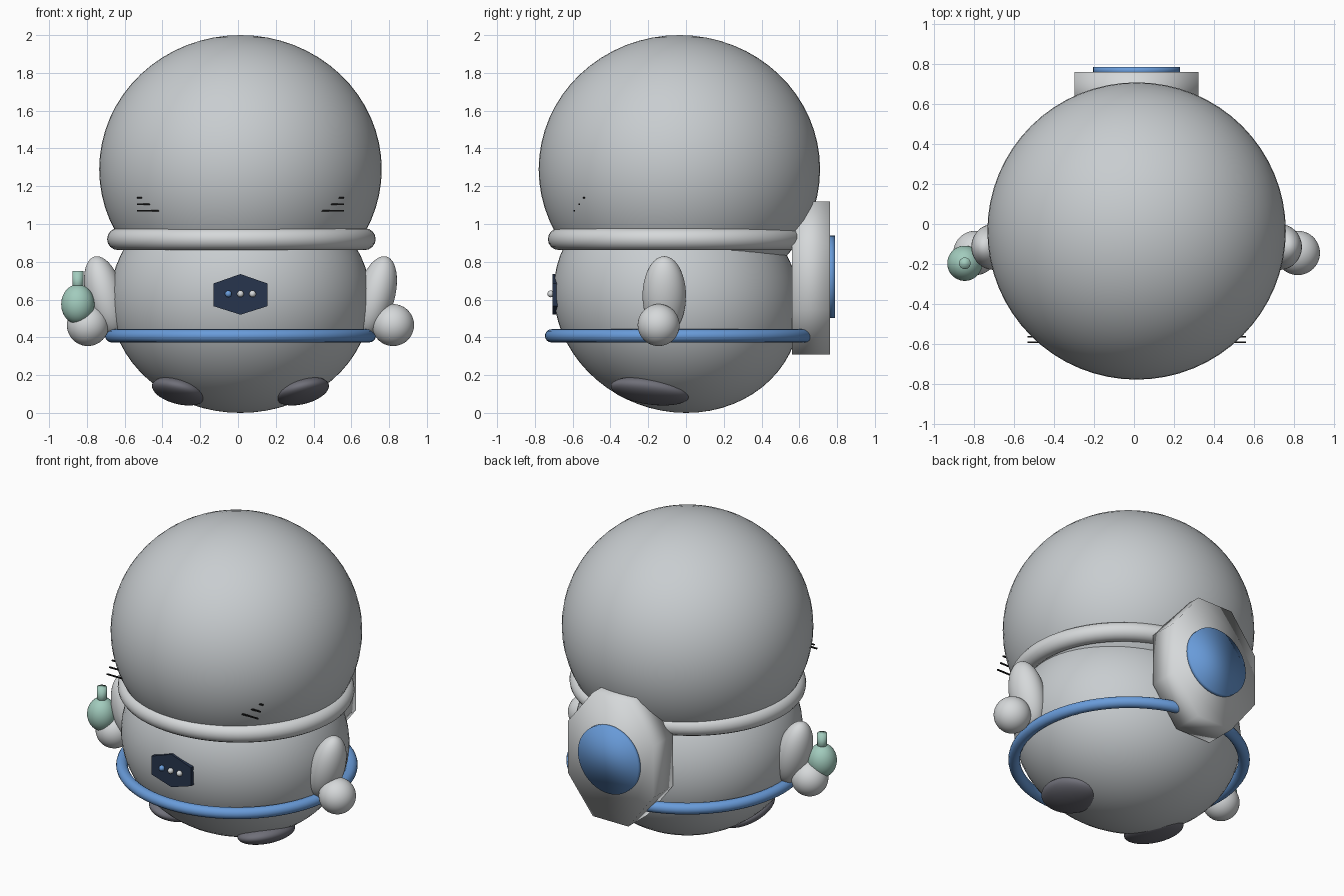
import bpy, bmesh, math
from mathutils import Matrix, Vector

if "Cube" in bpy.data.objects:
    bpy.data.objects.remove(bpy.data.objects["Cube"], do_unlink=True)

CX = 0.013  # mirror plane of the figure


def material(name, r, g, b):
    m = bpy.data.materials.new(name)
    m.use_nodes = True
    m.diffuse_color = (r, g, b, 1)
    m.node_tree.nodes["Principled BSDF"].inputs["Base Color"].default_value = (r, g, b, 1)
    return m


GREY = material("suit grey", 0.58, 0.61, 0.63)
WHITE = material("trim white", 0.67, 0.69, 0.70)
BLUE = material("sky blue", 0.14, 0.33, 0.70)
MINT = material("mint green", 0.36, 0.60, 0.51)
FOOT = material("shoe grey", 0.16, 0.16, 0.19)
NAVY = material("panel navy", 0.02, 0.035, 0.075)
BLACK = material("whisker black", 0.01, 0.01, 0.01)


def finish(name, bm, mat, smooth=True):
    bmesh.ops.recalc_face_normals(bm, faces=bm.faces)
    for f in bm.faces:
        f.smooth = smooth
    me = bpy.data.meshes.new(name)
    bm.to_mesh(me)
    bm.free()
    me.materials.append(mat)
    ob = bpy.data.objects.new(name, me)
    bpy.context.collection.objects.link(ob)
    return ob


def ellipsoid(name, loc, radii, mat, rot=Matrix(), segs=48):
    bm = bmesh.new()
    m = Matrix.Translation(loc) @ rot @ Matrix.Diagonal((*radii, 1))
    bmesh.ops.create_uvsphere(bm, u_segments=segs, v_segments=segs // 2, radius=1, matrix=m)
    return finish(name, bm, mat)


def torus(name, loc, rx, ry, minor, mat, segs=72, sides=16):
    bm = bmesh.new()
    rings = []
    for i in range(segs):
        a = math.tau * i / segs
        ring = []
        for j in range(sides):
            b = math.tau * j / sides
            c = minor * math.cos(b)
            p = Vector(((rx + c) * math.cos(a), (ry + c) * math.sin(a), minor * math.sin(b)))
            ring.append(bm.verts.new(p + Vector(loc)))
        rings.append(ring)
    for i in range(segs):
        r, s = rings[i], rings[(i + 1) % segs]
        for j in range(sides):
            k = (j + 1) % sides
            bm.faces.new((r[j], s[j], s[k], r[k]))
    return finish(name, bm, mat)


def plate(name, outline, y0, y1, mat, smooth):
    """Extrude an outline of (x, z) points along y."""
    bm = bmesh.new()
    face = bm.faces.new([bm.verts.new((CX + x, y0, z)) for x, z in outline])
    out = bmesh.ops.extrude_face_region(bm, geom=[face])
    moved = [v for v in out["geom"] if isinstance(v, bmesh.types.BMVert)]
    bmesh.ops.translate(bm, verts=moved, vec=(0, y1 - y0, 0))
    return finish(name, bm, mat, smooth)


def ngon(n, rx, rz, z, turn=0.5):
    """Polygon whose flat sides touch the given half sizes when turned."""
    k = 1 / math.cos(math.pi / n) if turn else 1
    angles = [math.tau * (i + turn) / n for i in range(n)]
    return [(rx * k * math.cos(a), z + rz * k * math.sin(a)) for a in angles]


# Head and forward-leaning body
ellipsoid("head", (CX, -0.035, 1.29), (0.748, 0.745, 0.71), GREY, segs=64)
lean = Matrix.Identity(4)
lean[1][2] = -0.08
ellipsoid("body", (CX, -0.047, 0.60), (0.69, 0.652, 0.60), GREY, lean, segs=64)

# Collar and belt
torus("collar", (CX + 0.005, -0.045, 0.92), 0.653, 0.628, 0.058, WHITE)
torus("belt", (CX, -0.03, 0.408), 0.682, 0.682, 0.035, BLUE)

# Backpack with round cover
plate("backpack", ngon(8, 0.31, 0.405, 0.715), 0.56, 0.762, WHITE, True)
plate("backpack_cover", ngon(48, 0.218, 0.218, 0.72, 0), 0.75, 0.788, BLUE, True)

# Chest panel with three buttons
panel = [(0, 0.735), (0.143, 0.685), (0.143, 0.565),
         (0, 0.52), (-0.143, 0.565), (-0.143, 0.685)]
plate("chest_panel", panel, -0.708, -0.66, NAVY, False)
for i, mat in enumerate((BLUE, WHITE, WHITE)):
    ellipsoid(f"button_{i + 1}", (CX + (i - 1) * 0.064, -0.716, 0.63),
              (0.018, 0.018, 0.018), mat, segs=16)

# Limbs and whiskers on both sides
for side, s in (("left", 1), ("right", -1)):
    ellipsoid(f"{side}_arm", (CX + s * 0.717, -0.115, 0.62), (0.10, 0.115, 0.215),
              WHITE, Matrix.Rotation(s * math.radians(15), 4, 'Y'))
    ellipsoid(f"{side}_hand", (CX + s * 0.808, -0.145, 0.465), (0.111, 0.111, 0.111), WHITE)
    tilt = Matrix.Rotation(-s * math.radians(14), 4, 'Y') @ Matrix.Rotation(math.radians(-8), 4, 'X')
    ellipsoid(f"{side}_foot", (CX + s * 0.325, -0.19, 0.115), (0.147, 0.21, 0.063), FOOT, tilt)
    for i in range(3):
        bm = bmesh.new()
        m = (Matrix.Translation((CX + s * 0.48, -0.592 + i * 0.026, 1.07 + i * 0.035))
             @ Matrix.Diagonal((0.135, 0.008, 0.008, 1)))
        bmesh.ops.create_cube(bm, size=1, matrix=m)
        finish(f"{side}_whisker_{i + 1}", bm, BLACK, False)

# Bottle held in the right hand
ellipsoid("bottle", (-0.848, -0.197, 0.575), (0.088, 0.088, 0.105), MINT)
bm = bmesh.new()
bmesh.ops.create_cone(bm, cap_ends=True, segments=24, radius1=0.029, radius2=0.029, depth=0.11,
                      matrix=Matrix.Translation((-0.848, -0.197, 0.697)))
finish("bottle_neck", bm, MINT)
